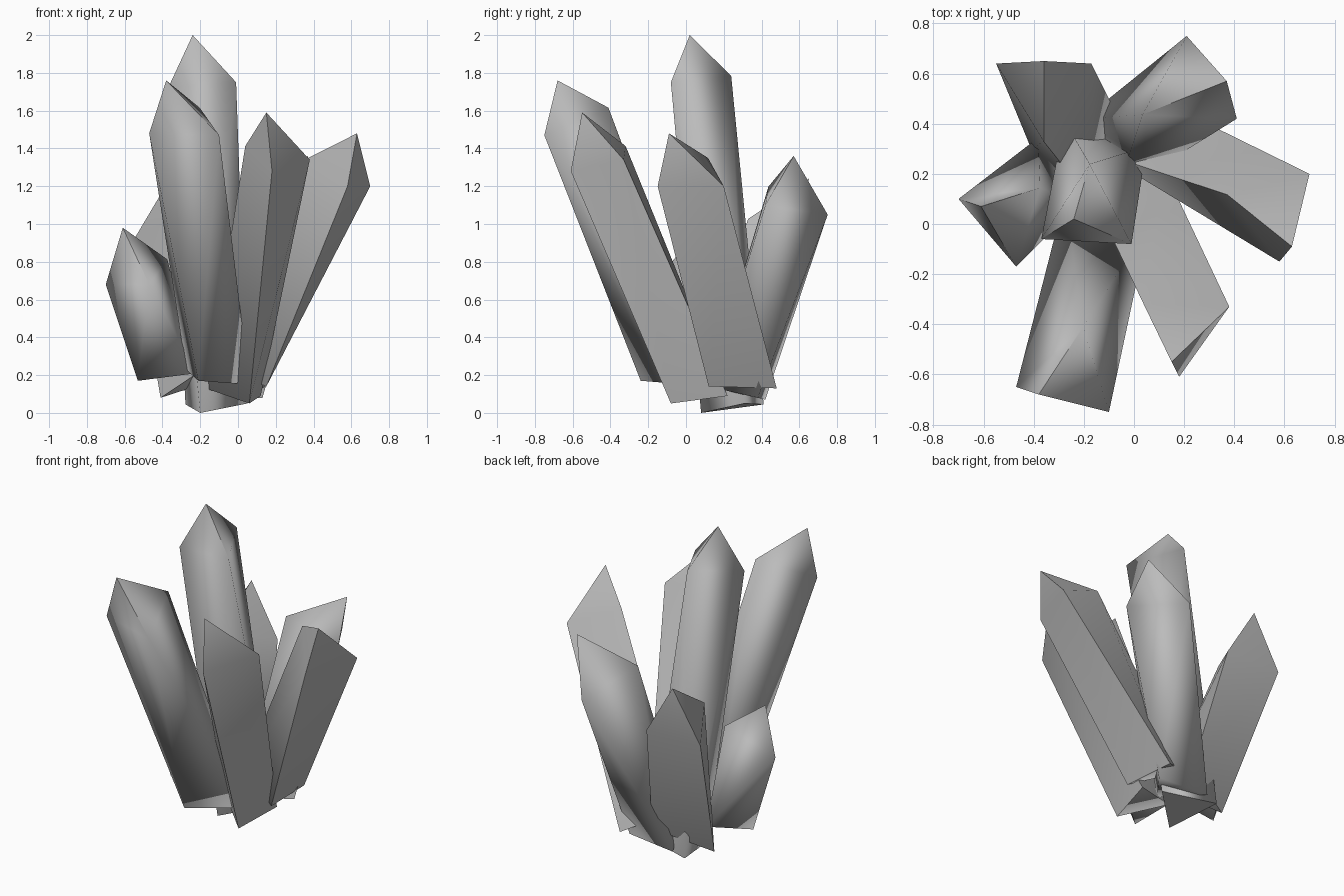
import bpy
import bmesh
import math
from mathutils import Vector

default_cube = bpy.data.objects.get("Cube")
if default_cube:
    bpy.data.objects.remove(default_cube, do_unlink=True)

# Single stone colour
stone = bpy.data.materials.new("grey_crystal")
stone.use_nodes = True
grey = (0.5, 0.5, 0.5, 1)
stone.diffuse_color = grey
stone.node_tree.nodes["Principled BSDF"].inputs["Base Color"].default_value = grey


def triangle(start, end, axis):
    """Equilateral cross-section across the axis, grown from its outer edge."""
    edge = end - start
    inward = axis.cross(edge).normalized() * edge.length
    return [start, end, start + edge / 2 + inward * math.sin(math.pi / 3)]


def crystal(name, foot_start, foot_end, neck_start, neck_end, tip):
    """Three-sided shard, twisted between foot and neck, with a pointed tip."""
    foot_start, foot_end, neck_start, neck_end, tip = map(
        Vector, (foot_start, foot_end, neck_start, neck_end, tip))
    axis = (neck_start + neck_end - foot_start - foot_end).normalized()

    bm = bmesh.new()
    low = [bm.verts.new(p) for p in triangle(foot_start, foot_end, axis)]
    high = [bm.verts.new(p) for p in triangle(neck_start, neck_end, axis)]
    point = bm.verts.new(tip)
    bm.faces.new(low[::-1])
    for i in range(3):
        j = (i + 1) % 3
        bm.faces.new((low[i], high[j], high[i]))
        bm.faces.new((low[i], low[j], high[j]))
        bm.faces.new((high[i], high[j], point))
    bmesh.ops.recalc_face_normals(bm, faces=bm.faces)

    mesh = bpy.data.meshes.new(name)
    bm.to_mesh(mesh)
    bm.free()
    mesh.materials.append(stone)
    shard = bpy.data.objects.new(name, mesh)
    bpy.context.collection.objects.link(shard)

    # Soft shading along the body, crisp only at the sharpest corners
    bpy.ops.object.select_all(action="DESELECT")
    shard.select_set(True)
    bpy.context.view_layer.objects.active = shard
    bpy.ops.object.shade_smooth_by_angle(angle=math.radians(85))


# Central spire
crystal("tall_centre_crystal",
        foot_start=(-.2, .08, 0), foot_end=(.05, .31, .05),
        neck_start=(-.37, -.06, 1.72), neck_end=(-.01, -.08, 1.75),
        tip=(-.24, .02, 2))

# Front pair
crystal("front_right_crystal",
        foot_start=(-.21, -.24, .17), foot_end=(.06, 0, .15),
        neck_start=(-.47, -.65, 1.48), neck_end=(-.1, -.75, 1.47),
        tip=(-.38, -.68, 1.76))
crystal("front_left_crystal",
        foot_start=(.06, -.08, .05), foot_end=(.12, .22, .09),
        neck_start=(.18, -.61, 1.28), neck_end=(.38, -.33, 1.34),
        tip=(.15, -.55, 1.59))

# Side pair
crystal("left_crystal",
        foot_start=(.15, .12, .14), foot_end=(.13, .48, .13),
        neck_start=(.58, -.15, 1.2), neck_end=(.7, .2, 1.2),
        tip=(.63, -.09, 1.48))
crystal("right_crystal",
        foot_start=(-.53, .08, .17), foot_end=(-.22, .08, .21),
        neck_start=(-.7, .1, .68), neck_end=(-.47, -.17, .68),
        tip=(-.61, .07, .98))

# Back pair
crystal("back_left_crystal",
        foot_start=(.13, .38, .08), foot_end=(-.2, .42, .07),
        neck_start=(.41, .42, 1.1), neck_end=(.21, .75, 1.05),
        tip=(.37, .57, 1.36))
crystal("back_right_crystal",
        foot_start=(-.07, .44, .19), foot_end=(-.41, .3, .08),
        neck_start=(-.17, .64, .92), neck_end=(-.55, .64, .92),
        tip=(-.36, .65, 1.24))
